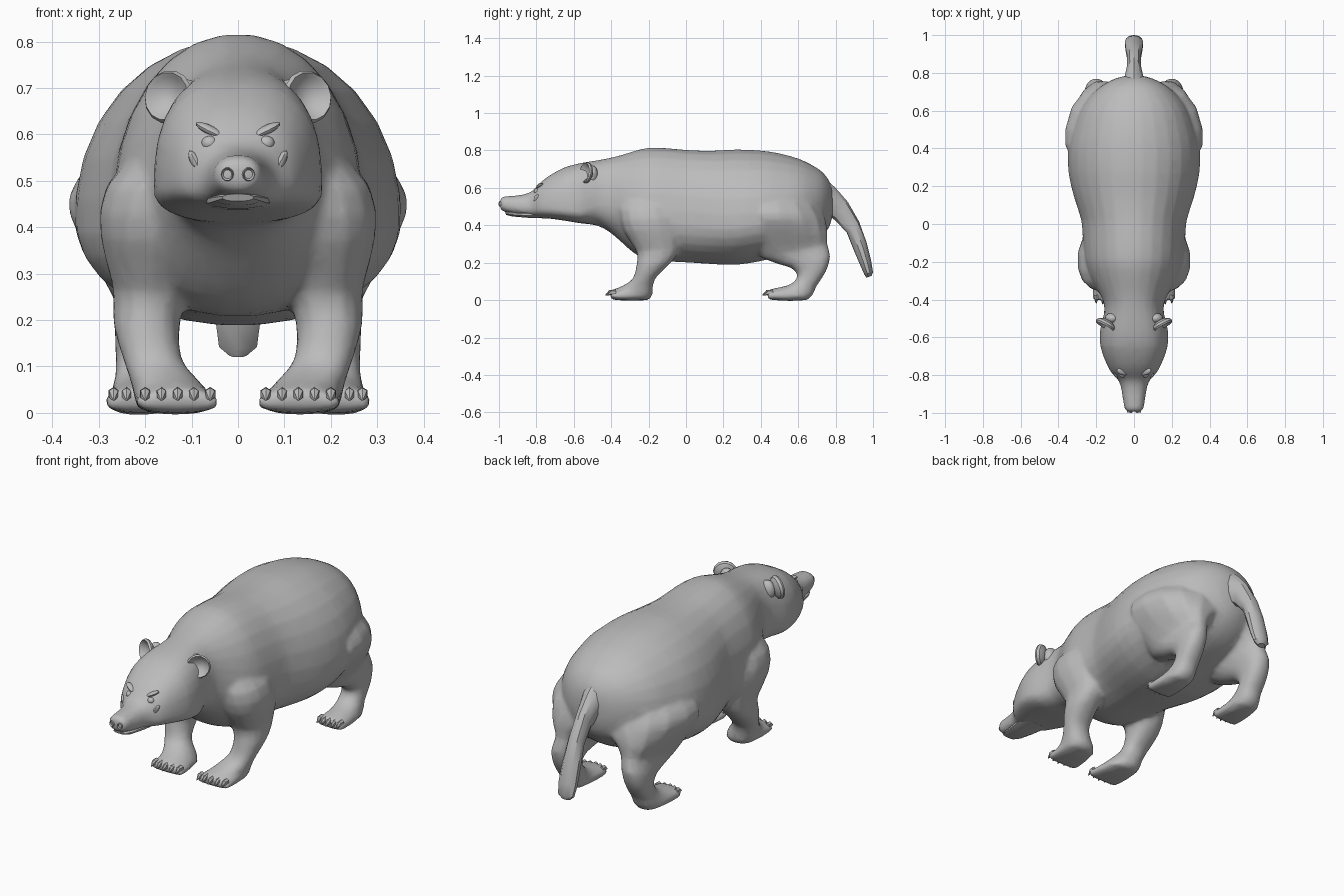
import bpy, bmesh, math
from mathutils import Matrix, Vector, Euler

cube = bpy.data.objects.get("Cube")
if cube:
    bpy.data.objects.remove(cube, do_unlink=True)

# Single fur colour
fur = bpy.data.materials.new("grey_fur")
fur.use_nodes = True
grey = (0.5, 0.5, 0.5, 1)
fur.diffuse_color = grey
fur.node_tree.nodes["Principled BSDF"].inputs["Base Color"].default_value = grey
parts = []


def finish(name, bm, mirror=False):
    bmesh.ops.recalc_face_normals(bm, faces=bm.faces[:])
    me = bpy.data.meshes.new(name)
    bm.to_mesh(me)
    bm.free()
    me.materials.append(fur)
    ob = bpy.data.objects.new(name, me)
    bpy.context.collection.objects.link(ob)
    if mirror:
        ob.modifiers.new("mirror", 'MIRROR').use_mirror_merge = False
    parts.append(ob)
    return ob


def refine(sections):
    """Insert a smoothly interpolated section between each pair."""
    padded = [sections[0], *sections, sections[-1]]
    out = []
    for a, b, c, d in zip(padded, padded[1:], padded[2:], padded[3:]):
        out += [b, tuple((9 * (q + r) - p - s) / 16 for p, q, r, s in zip(a, b, c, d))]
    return out + [sections[-1]]


def add_loft(bm, sections, n=12, side=1):
    """Each section: (y, z) at one edge, (y, z) at the other, centre x, half width,
    bias of the widest point, and optionally the roundness (1 round, less is boxier)."""
    rings = []
    for ya, za, yb, zb, xc, hw, bias, *extra in sections:
        p = extra[0] if extra else 0.9
        ring = []
        for i in range(n):
            a = 2 * math.pi * (i + 0.5) / n
            c, s = math.cos(a), math.sin(a)
            c = math.copysign(abs(c) ** p, c)
            s = math.copysign(abs(s) ** p, s)
            t = bias * (1 - s) if s > 0 else bias - (1 - bias) * s
            ring.append(bm.verts.new((side * (xc + hw * c), ya + (yb - ya) * t, za + (zb - za) * t)))
        rings.append(ring)
    for r0, r1 in zip(rings, rings[1:]):
        for i in range(n):
            j = (i + 1) % n
            bm.faces.new((r0[i], r0[j], r1[j], r1[i]))
    bm.faces.new(rings[0])
    bm.faces.new(rings[-1])


def blob(name, loc, scale, rot=(0, 0, 0)):
    bm = bmesh.new()
    m = Matrix.LocRotScale(Vector(loc), Euler(rot), Vector(scale))
    bmesh.ops.create_uvsphere(bm, u_segments=12, v_segments=8, radius=1, matrix=m)
    return finish(name, bm, True)


def dish(name, loc, scale, rot, n=14):
    """Cupped disc whose hollow faces the front."""
    bm = bmesh.new()
    m = Matrix.LocRotScale(Vector(loc), Euler(rot), Vector(scale))
    profile = [(0.05, 1), (0.6, 0.85), (0.92, 0.3), (1, -0.3), (0.9, -0.75),
               (0.75, -0.4), (0.45, 0.3), (0.05, 0.45)]
    rings = [[bm.verts.new(m @ Vector((r * math.cos(2 * math.pi * i / n), d,
                                       r * math.sin(2 * math.pi * i / n))))
              for i in range(n)] for r, d in profile]
    for r0, r1 in zip(rings, rings[1:]):
        for i in range(n):
            bm.faces.new((r0[i], r0[(i + 1) % n], r1[(i + 1) % n], r1[i]))
    bm.faces.new(rings[0])
    bm.faces.new(rings[-1])
    return finish(name, bm, True)


# Head, neck and trunk: y, top, bottom, half width, height of the widest point, roundness
trunk = [
    (-.994, .545, .485, .040, .5, .85), (-.97, .555, .472, .052, .55, .85),
    (-.92, .558, .46, .060, .6, .85), (-.86, .567, .452, .070, .65, .85),
    (-.82, .585, .446, .088, .68, .85), (-.79, .617, .442, .118, .7, .82),
    (-.74, .66, .437, .146, .74, .8), (-.65, .710, .425, .178, .78, .78),
    (-.56, .734, .41, .180, .78, .78), (-.48, .747, .40, .160, .65, .82),
    (-.41, .760, .365, .162, .58, .88), (-.34, .778, .305, .20, .6, .92),
    (-.27, .80, .245, .24, .62, .95), (-.19, .817, .213, .265, .63, .95),
    (-.08, .812, .205, .272, .63, .95), (.02, .803, .20, .280, .63, .95),
    (.14, .800, .192, .318, .64, .95), (.27, .807, .188, .348, .64, .97),
    (.40, .801, .208, .350, .63, .97), (.50, .786, .232, .328, .62, .97),
    (.60, .758, .26, .29, .58, .96), (.67, .725, .29, .24, .54, .95),
    (.73, .685, .34, .175, .5, .95), (.77, .63, .40, .10, .5, .95), (.785, .58, .46, .04, .5, .95)]

# Shoulder to toes: front edge, back edge, centre x, half width, bias
front_leg = [
    (-.33, .60, -.17, .62, .11, .06, .5), (-.36, .48, -.06, .50, .16, .125, .5),
    (-.335, .37, -.03, .39, .18, .118, .5), (-.265, .26, -.03, .28, .185, .085, .5),
    (-.265, .19, -.08, .20, .197, .073, .5), (-.282, .12, -.165, .115, .185, .064, .5),
    (-.318, .088, -.178, .055, .16, .073, .5), (-.36, .068, -.20, .0, .14, .084, .55),
    (-.40, .052, -.372, .0, .13, .092, .6), (-.408, .04, -.40, .008, .13, .085, .5)]

# Thigh to hock, then forward to the toes
hind_leg = [
    (.40, .60, .62, .58, .12, .14, .3), (.355, .50, .71, .50, .12, .232, .22),
    (.345, .43, .75, .43, .125, .242, .22), (.355, .33, .76, .355, .175, .145, .28),
    (.405, .225, .758, .30, .185, .085, .4), (.555, .175, .772, .235, .20, .067, .5),
    (.595, .13, .75, .155, .205, .06, .5), (.565, .088, .695, .07, .205, .06, .5),
    (.505, .07, .65, .0, .21, .068, .55), (.44, .055, .47, .0, .212, .077, .6),
    (.432, .04, .44, .006, .212, .07, .5)]

# Body, head and four legs blended into one skin
bm = bmesh.new()
add_loft(bm, refine([(y, t, y, b, 0, w, k, p) for y, t, b, w, k, p in trunk]), n=28)
for side in (1, -1):
    add_loft(bm, refine(front_leg), n=14, side=side)
    add_loft(bm, refine(hind_leg), n=16, side=side)
body = finish("body_head_and_legs", bm)
skin = body.modifiers.new("skin", 'REMESH')
skin.mode = 'VOXEL'
skin.voxel_size = 0.012
skin.use_smooth_shade = True
soften = body.modifiers.new("soften", 'SMOOTH')
soften.factor = 0.5
soften.iterations = 4
body.modifiers.new("lighten", 'DECIMATE').ratio = 0.25

# Lower jaw under the snout
bm = bmesh.new()
add_loft(bm, [(-.968, .472, -.962, .456, 0, .034, .5), (-.93, .475, -.93, .447, 0, .05, .5),
              (-.85, .475, -.85, .44, 0, .064, .5), (-.74, .48, -.74, .436, 0, .08, .5)])
finish("lower_jaw", bm)

# Tail curving down to the back
bm = bmesh.new()
add_loft(bm, [(.70, .69, .72, .44, 0, .08, .5, 1), (.80, .60, .765, .45, 0, .050, .5, 1),
              (.865, .525, .80, .425, 0, .038, .5, 1), (.925, .42, .86, .36, 0, .040, .5, 1),
              (.965, .31, .90, .26, 0, .048, .5, 1), (.99, .21, .932, .185, 0, .050, .5, 1),
              (1.0, .15, .953, .138, 0, .043, .5, 1), (.992, .13, .965, .120, 0, .02, .5, 1)], n=10)
finish("tail", bm)

# Five tapering claws on each paw
for name, xc, spread, y in (("front_claws", .13, .035, -.385), ("hind_claws", .212, .028, .455)):
    bm = bmesh.new()
    for i in range(-2, 3):
        x, back = xc + i * spread, abs(i) * .005
        add_loft(bm, [(y + back, .056, y + back, .024, x, .013, .5),
                      (y - .025 + back, .054, y - .025 + back, .027, x, .011, .5),
                      (y - .046 + back, .03, y - .046 + back, .025, x, .002, .5)], n=6)
    finish(name, bm, True)

# Cupped ears, with a root set into the head
dish("ears", (.147, -.53, .68), (.058, .022, .058), (-.15, 0, .5))
blob("ear_roots", (.115, -.50, .67), (.04, .03, .05))

# Eyes, slanted brows, cheek folds and nostrils
blob("eyes", (.061, -.797, .581), (.018, .016, .016))
blob("brows", (.06, -.782, .609), (.036, .018, .010), (0, -.45, .3))
blob("cheek_folds", (.088, -.793, .535), (.012, .022, .034), (0, .5, 0))
dish("nostrils", (.022, -.991, .514), (.014, .011, .015), (0, 0, .2), n=10)

# Smooth shading with creases kept sharp
bpy.ops.object.select_all(action='DESELECT')
for ob in parts:
    ob.select_set(True)
bpy.context.view_layer.objects.active = body
bpy.ops.object.shade_smooth_by_angle(angle=math.radians(35))
